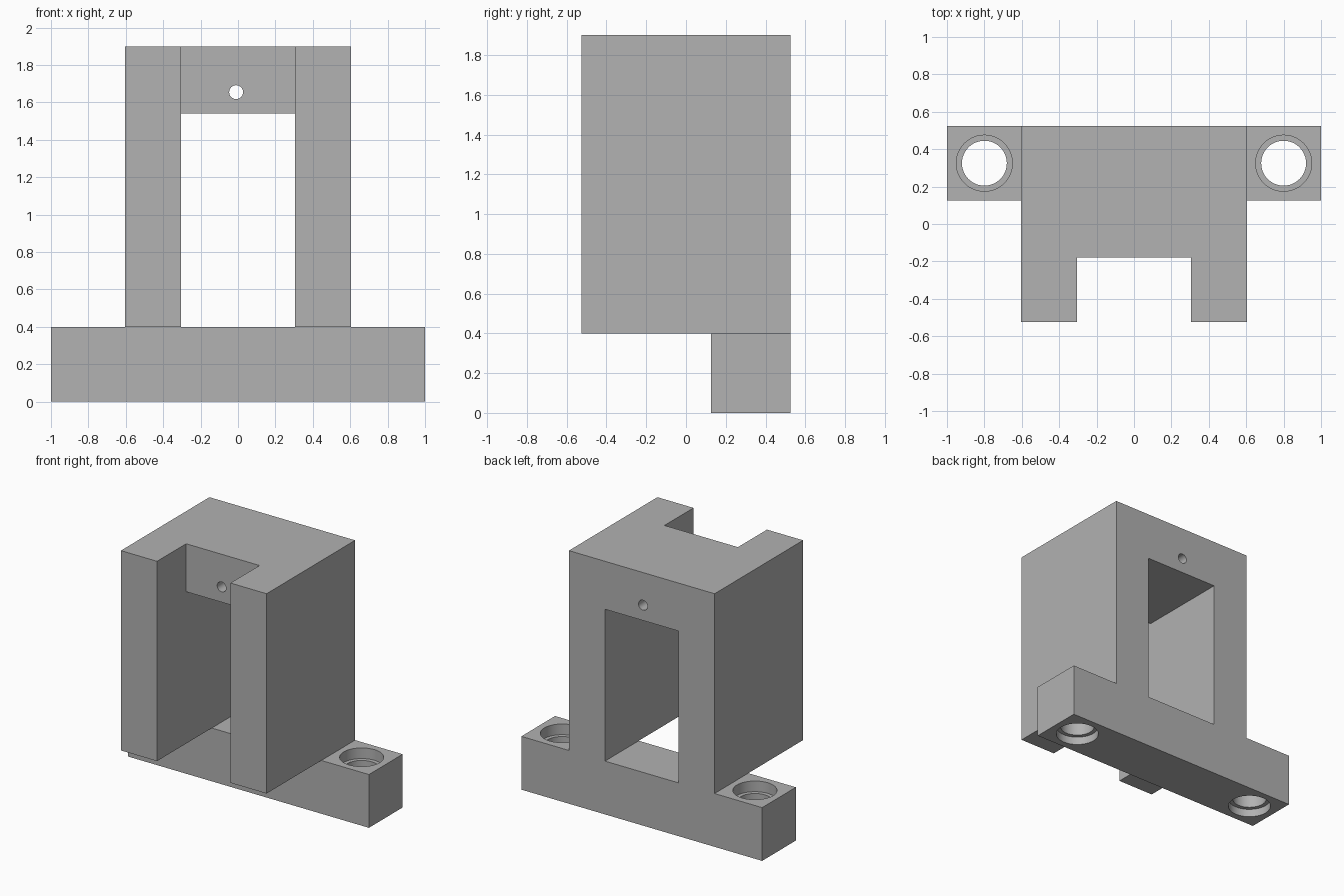
import bpy
import bmesh
from math import cos, sin, tau, radians

cube = bpy.data.objects.get("Cube")
if cube:
    bpy.data.objects.remove(cube, do_unlink=True)

grey = bpy.data.materials.new("plain grey")
grey.use_nodes = True
grey.diffuse_color = (0.445, 0.445, 0.445, 1)
grey.node_tree.nodes["Principled BSDF"].inputs["Base Color"].default_value = grey.diffuse_color


def loft(name, rings):
    """Solid through matching rings of points, closed at both ends."""
    bm = bmesh.new()
    loops = [[bm.verts.new(p) for p in ring] for ring in rings]
    for a, b in zip(loops, loops[1:]):
        for i in range(len(a)):
            j = (i + 1) % len(a)
            bm.faces.new((a[i], a[j], b[j], b[i]))
    bm.faces.new(loops[0])
    bm.faces.new(loops[-1])
    bmesh.ops.recalc_face_normals(bm, faces=bm.faces)
    mesh = bpy.data.meshes.new(name)
    bm.to_mesh(mesh)
    bm.free()
    mesh.materials.append(grey)
    obj = bpy.data.objects.new(name, mesh)
    bpy.context.collection.objects.link(obj)
    return obj


def box(name, x, y, z):
    corners = [(x[0], y[0]), (x[1], y[0]), (x[1], y[1]), (x[0], y[1])]
    return loft(name, [[(px, py, h) for px, py in corners] for h in z])


def cut(obj, cutters):
    """Subtract the cutters, bake the result and drop the cutters."""
    bpy.context.view_layer.objects.active = obj
    for cutter in cutters:
        mod = obj.modifiers.new("cut", 'BOOLEAN')
        mod.operation = 'DIFFERENCE'
        mod.solver = 'EXACT'
        mod.object = cutter
        bpy.ops.object.modifier_apply(modifier=mod.name)
        bpy.data.objects.remove(cutter, do_unlink=True)


SIDES = 48
circle = [(cos(tau * i / SIDES), sin(tau * i / SIDES)) for i in range(SIDES)]
BACK = 0.525
FOOT_TOP = 0.4

# Foot bar with a stepped bolt hole at each end, recessed above and below
foot_bar = box("foot_bar", (-1, 1), (0.125, BACK), (0, FOOT_TOP))
steps = [(0.15, -0.1), (0.15, 0.06), (0.12, 0.06), (0.12, 0.32), (0.15, 0.32), (0.15, 0.5)]
cut(foot_bar, [
    loft("bolt_hole", [[(side * 0.8 + r * c, 0.325 + r * s, z) for c, s in circle]
                       for r, z in steps])
    for side in (-1, 1)])

# Upright block, hollowed by an L-shaped passage that leaves two walls and a bridge
upright = box("upright_block", (-0.605, 0.605), (-BACK, BACK), (FOOT_TOP, 1.9))
passage = [(-0.7, 0.2), (0.7, 0.2), (0.7, 1.54), (-0.18, 1.54), (-0.18, 2.1), (-0.7, 2.1)]
passage_cutter = loft("passage", [[(x, y, z) for y, z in passage] for x in (-0.305, 0.305)])

# Small pin hole through the bridge
pin_cutter = loft("pin_hole", [[(-0.01 + 0.037 * c, y, 1.655 + 0.037 * s) for c, s in circle]
                               for y in (-0.4, 0.7)])
cut(upright, [passage_cutter, pin_cutter])

# Smooth hole walls, crisp block edges
bpy.ops.object.select_all(action='DESELECT')
for part in (foot_bar, upright):
    part.select_set(True)
bpy.context.view_layer.objects.active = upright
bpy.ops.object.shade_smooth_by_angle(angle=radians(30))
